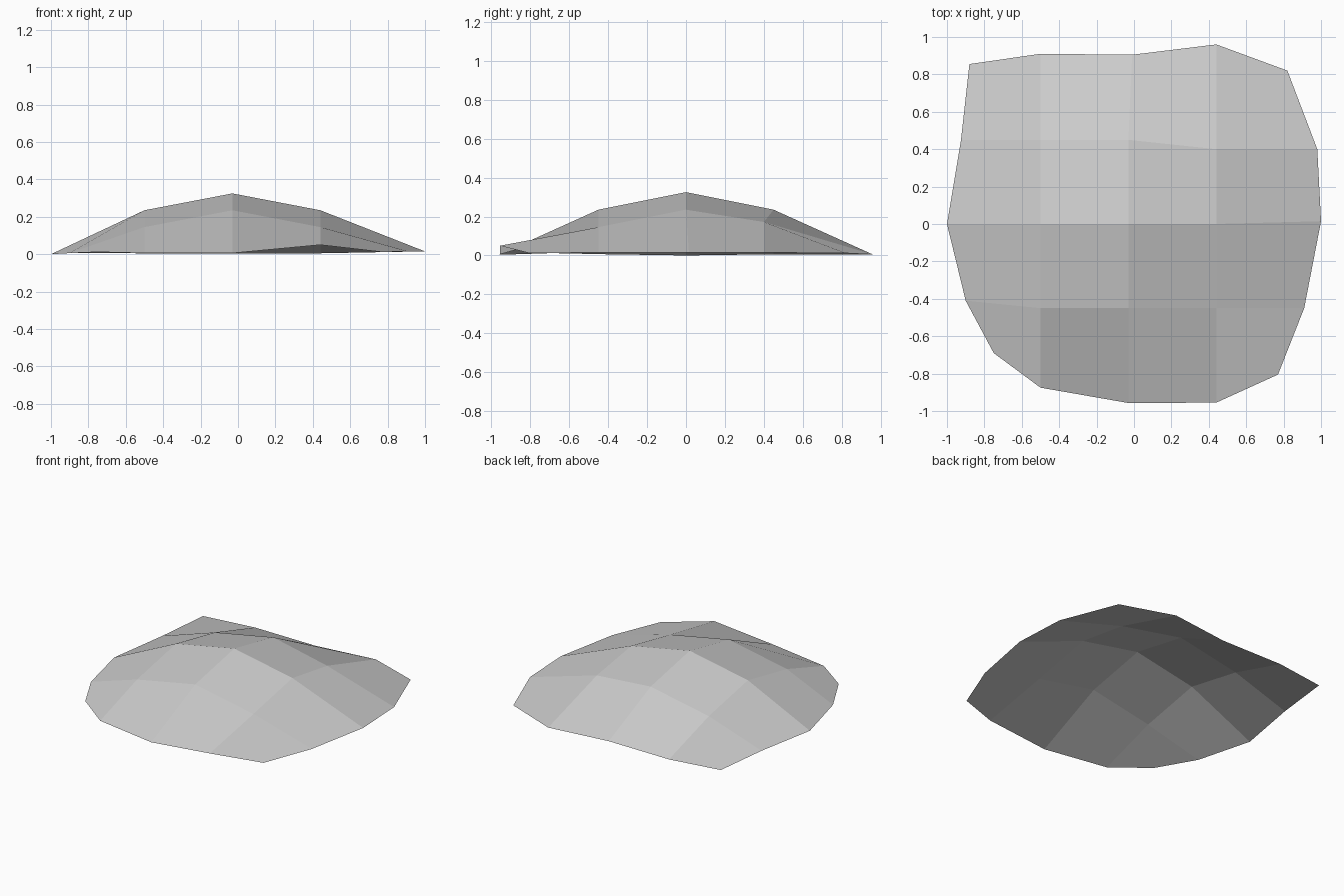
import bpy
import bmesh

if "Cube" in bpy.data.objects:
    bpy.data.objects.remove(bpy.data.objects["Cube"])

grey = bpy.data.materials.new("light_grey")
grey.diffuse_color = (0.6, 0.6, 0.6, 1.0)
grey.use_nodes = True
grey.node_tree.nodes["Principled BSDF"].inputs["Base Color"].default_value = grey.diffuse_color

# Rim of the mound, one side at a time (x, y, z)
front = [(-0.75, -0.69, 0.012), (-0.5, -0.875, 0.006), (-0.03, -0.957, 0.006),
         (0.44, -0.955, 0.05), (0.77, -0.805, 0.012)]
back = [(-0.88, 0.855, 0.008), (-0.5, 0.91, 0.005), (-0.01, 0.905, 0.005),
        (0.44, 0.96, 0.005), (0.82, 0.82, 0.012)]
left = [(-0.9, -0.41, 0.006), (-1.0, 0.0, 0.0), (-0.925, 0.45, 0.006)]
right = [(0.91, -0.45, 0.015), (1.0, 0.015, 0.015), (0.98, 0.4, 0.015)]

# Raised middle: each step away from the peak drops by the same height
columns = [-0.5, -0.03, 0.44]
lines = [-0.45, 0.0, 0.45]
rows = [front]
for j, y in enumerate(lines):
    inner = [(x, y, 0.325 - 0.09 * (abs(i - 1) + abs(j - 1)))
             for i, x in enumerate(columns)]
    rows.append([left[j]] + inner + [right[j]])
rows.append(back)
rows[3][3] = (0.44, 0.40, 0.172)  # slightly pulled-in shoulder

# Open faceted shell
bm = bmesh.new()
grid = [[bm.verts.new(p) for p in row] for row in rows]
for j in range(4):
    for i in range(4):
        bm.faces.new((grid[j][i], grid[j][i + 1],
                      grid[j + 1][i + 1], grid[j + 1][i]))
mesh = bpy.data.meshes.new("mound")
bm.to_mesh(mesh)
bm.free()
mesh.materials.append(grey)
mound = bpy.data.objects.new("mound", mesh)
bpy.context.collection.objects.link(mound)
